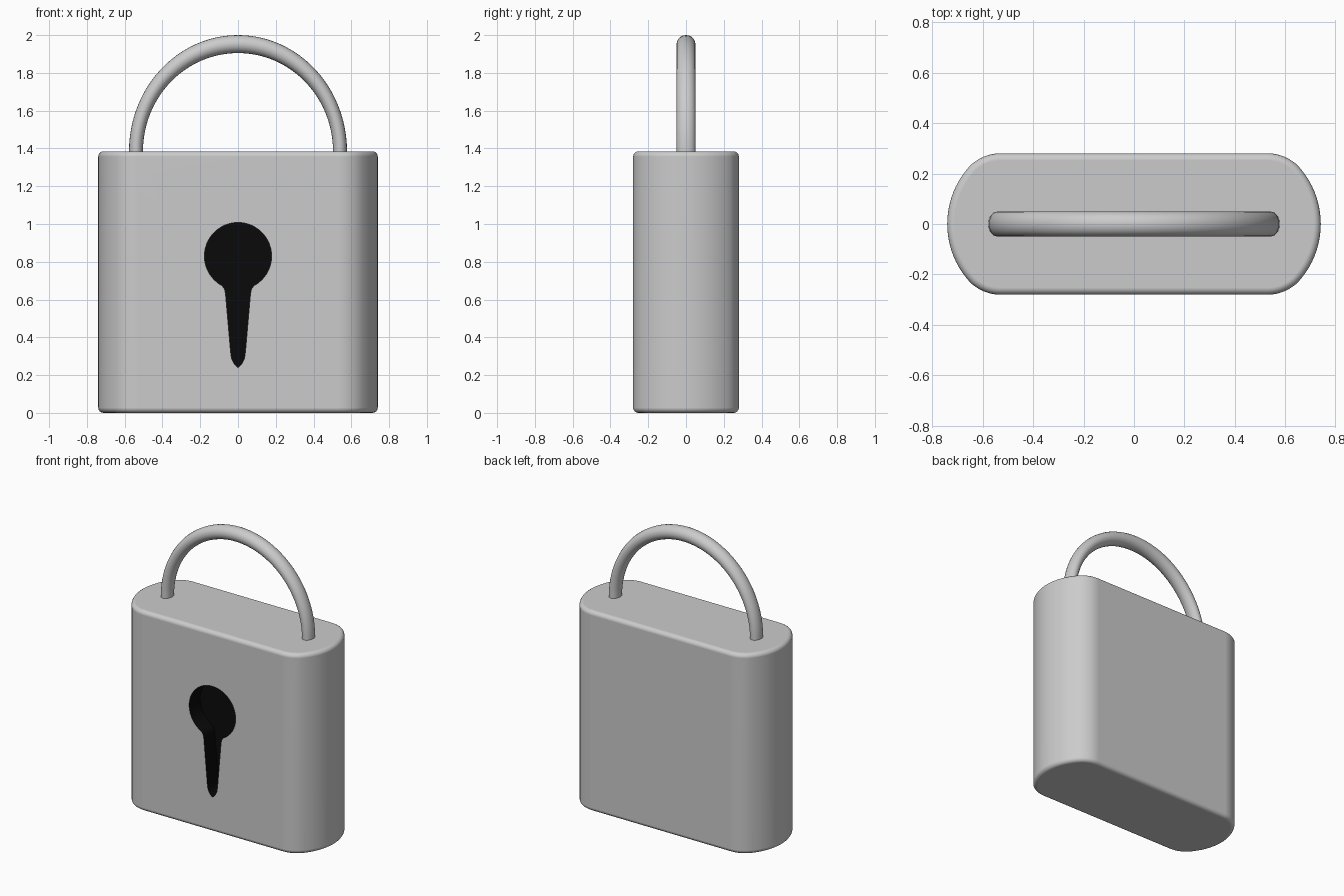
import bpy, bmesh, math

if "Cube" in bpy.data.objects:
    bpy.data.objects.remove(bpy.data.objects["Cube"])

BODY_TOP = 1.385
HALF_Y = 0.28


def finish(bm, name):
    bmesh.ops.recalc_face_normals(bm, faces=bm.faces[:])
    me = bpy.data.meshes.new(name)
    bm.to_mesh(me)
    bm.free()
    ob = bpy.data.objects.new(name, me)
    bpy.context.collection.objects.link(ob)
    return ob


def prism(points, vec):
    """Extrude a closed outline of 3D points along vec."""
    bm = bmesh.new()
    face = bm.faces.new([bm.verts.new(p) for p in points])
    res = bmesh.ops.extrude_face_region(bm, geom=[face], use_keep_orig=True)
    bmesh.ops.translate(bm, vec=vec,
                        verts=[g for g in res["geom"] if isinstance(g, bmesh.types.BMVert)])
    return bm


def smooth(ob, angle=35):
    bpy.ops.object.select_all(action="DESELECT")
    ob.select_set(True)
    bpy.context.view_layer.objects.active = ob
    bpy.ops.object.shade_smooth_by_angle(angle=math.radians(angle))


# Body outline: flat front and back, bowed ends, softened corners
R, CX = 0.34, 0.40
a_end = math.asin(0.235 / R)
arc = [(CX + R * math.cos(a), R * math.sin(a))
       for a in (a_end * i / 10 for i in range(11))]
p0, p1, p2 = arc[-1], (0.593, HALF_Y), (0.53, HALF_Y)
corner = []
for i in range(1, 7):
    t = i / 6
    corner.append(tuple((1 - t) ** 2 * p0[k] + 2 * t * (1 - t) * p1[k] + t * t * p2[k]
                        for k in (0, 1)))
quarter = arc + corner
half = quarter + [(-x, y) for x, y in reversed(quarter)]
outline = half + [(x, -y) for x, y in reversed(half[1:-1])]

bm = prism([(x, y, 0) for x, y in outline], (0, 0, BODY_TOP))
rims = [e for e in bm.edges if abs(e.verts[0].co.z - e.verts[1].co.z) < 1e-5]
bmesh.ops.bevel(bm, geom=rims, offset=0.028, segments=4, profile=0.5, affect="EDGES")
body = finish(bm, "lock_body")

# Keyhole: round top, flared neck, tapering slot with a pointed tip
black = bpy.data.materials.new("black")
black.diffuse_color = (0.003, 0.003, 0.003, 1)
black.use_nodes = True
black.node_tree.nodes["Principled BSDF"].inputs["Base Color"].default_value = black.diffuse_color
kr, kz = 0.178, 0.83
start = -math.radians(62)
right = [(0.0, 0.24), (0.022, 0.262), (0.034, 0.288), (0.039, 0.32),
         (0.066, 0.63), (0.071, 0.655)]
right += [(kr * math.cos(a), kz + kr * math.sin(a))
          for a in (start + (math.pi / 2 - start) * i / 20 for i in range(21))]
right[-1] = (0.0, kz + kr)
keyhole = right + [(-x, z) for x, z in reversed(right[1:-1])]
cutter = finish(prism([(x, -0.4, z) for x, z in keyhole], (0, 0.24, 0)), "keyhole_cutter")
cutter.hide_render = True
cutter.data.materials.append(black)

# Sink the keyhole into the front, keeping its black lining
body.data.materials.append(None)
body.data.materials.append(black)
bpy.context.view_layer.objects.active = body
cut = body.modifiers.new("keyhole", "BOOLEAN")
cut.operation = "DIFFERENCE"
cut.solver = "EXACT"
cut.material_mode = "TRANSFER"
cut.object = cutter
bpy.ops.object.modifier_apply(modifier=cut.name)
bpy.data.objects.remove(cutter)
smooth(body)
wn = body.modifiers.new("even_shading", "WEIGHTED_NORMAL")
wn.keep_sharp = True

# Shackle: oval tube swept between an outer and an inner half ellipse
STEPS, SIDES = 48, 20
path = [(0.0, -0.08)] + [(math.pi * i / STEPS, 0.0) for i in range(STEPS + 1)] + [(math.pi, -0.08)]
bm = bmesh.new()
rings = []
for a, drop in path:
    c, s = math.cos(a), math.sin(a)
    ox, oz = 0.577 * c, 0.615 * s
    ix, iz = 0.503 * c, 0.520 * s
    ring = []
    for j in range(SIDES):
        b = 2 * math.pi * j / SIDES
        w = 0.5 + 0.5 * math.cos(b)
        ring.append(bm.verts.new((ix + (ox - ix) * w, 0.05 * math.sin(b),
                                  BODY_TOP + drop + iz + (oz - iz) * w)))
    rings.append(ring)
for r0, r1 in zip(rings, rings[1:]):
    for j in range(SIDES):
        k = (j + 1) % SIDES
        bm.faces.new((r0[j], r0[k], r1[k], r1[j]))
bm.faces.new(rings[0])
bm.faces.new(rings[-1])
smooth(finish(bm, "shackle"))
